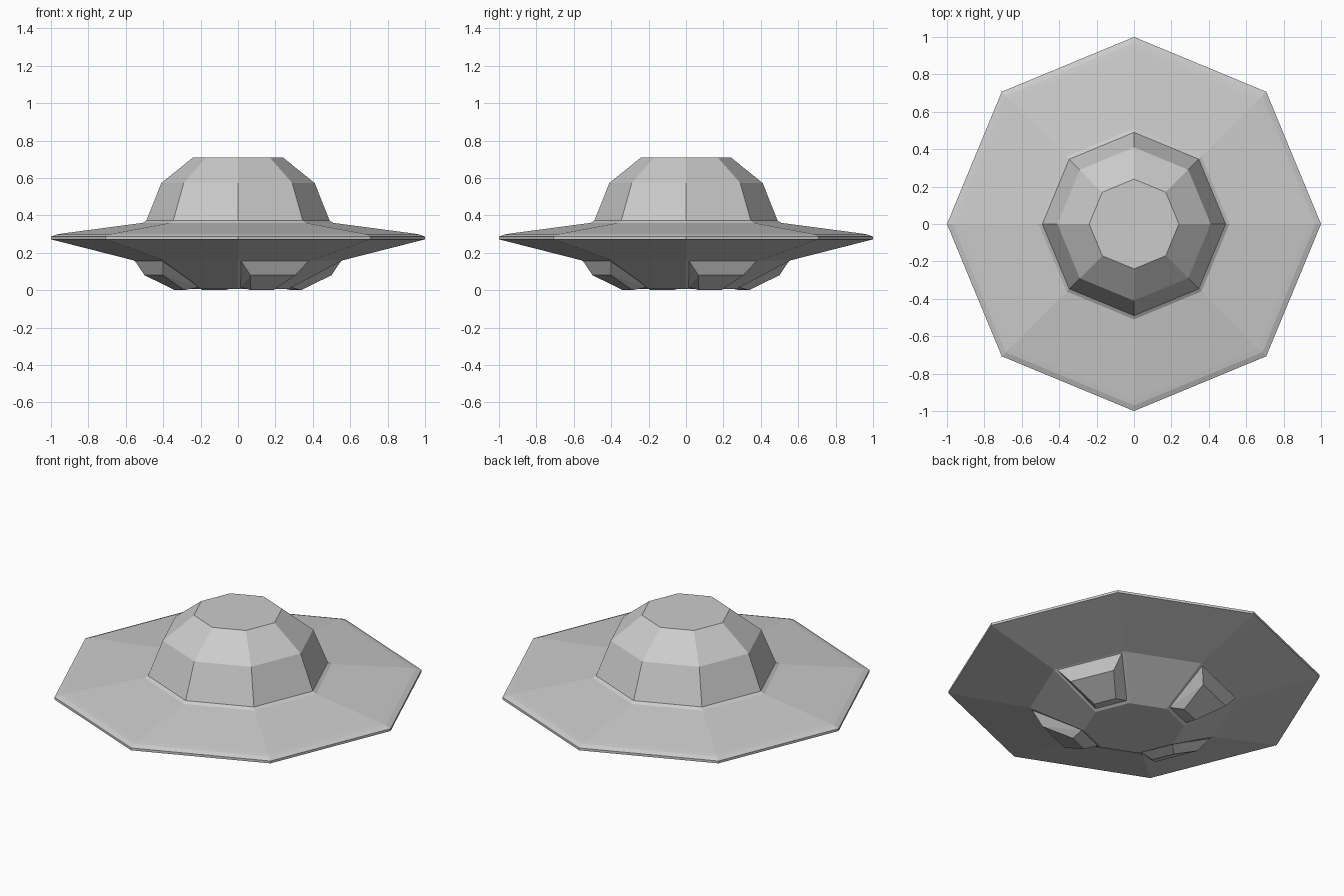
import bpy, bmesh, math
from mathutils import Matrix

if "Cube" in bpy.data.objects:
    bpy.data.objects.remove(bpy.data.objects["Cube"])

SIDES = 8


def finish(name, bm):
    bmesh.ops.recalc_face_normals(bm, faces=bm.faces)
    mesh = bpy.data.meshes.new(name)
    bm.to_mesh(mesh)
    bm.free()
    obj = bpy.data.objects.new(name, mesh)
    bpy.context.collection.objects.link(obj)
    return obj


def lathe(name, profile):
    """Eight-sided closed body from (radius, height) rings, capped at both ends."""
    bm = bmesh.new()
    rings = []
    for r, z in profile:
        rings.append([bm.verts.new((r * math.cos(i * math.tau / SIDES),
                                    r * math.sin(i * math.tau / SIDES), z))
                      for i in range(SIDES)])
    for a, b in zip(rings, rings[1:]):
        for i in range(SIDES):
            j = (i + 1) % SIDES
            bm.faces.new((a[i], a[j], b[j], b[i]))
    bm.faces.new(rings[0])
    bm.faces.new(rings[-1])
    return finish(name, bm)


def pod(name, angle):
    """Faceted block on one sloping belly face: (outward, half width, height) pairs."""
    bm = bmesh.new()
    for u, t, z in [(0.515, 0.195, 0.155), (0.265, 0.095, 0.016),
                    (0.487, 0.13, 0.08), (0.337, 0.065, 0.0)]:
        for side in (-1, 1):
            bm.verts.new((u, side * t, z))
    bmesh.ops.convex_hull(bm, input=bm.verts)
    bmesh.ops.rotate(bm, verts=bm.verts, cent=(0, 0, 0),
                     matrix=Matrix.Rotation(angle, 3, 'Z'))
    return finish(name, bm)


# Saucer: belly, wide rim, upper deck and stepped dome in one shell
lathe("saucer_hull", [
    (0.27, 0.006), (0.56, 0.16),
    (1.0, 0.272), (1.0, 0.286), (0.97, 0.298), (0.94, 0.303),
    (0.51, 0.36), (0.49, 0.372),
    (0.41, 0.573), (0.24, 0.71),
])

# Four landing pods on alternate belly faces
for k in range(4):
    pod(f"landing_pod_{k + 1}", math.radians(22.5 + 90 * k))
